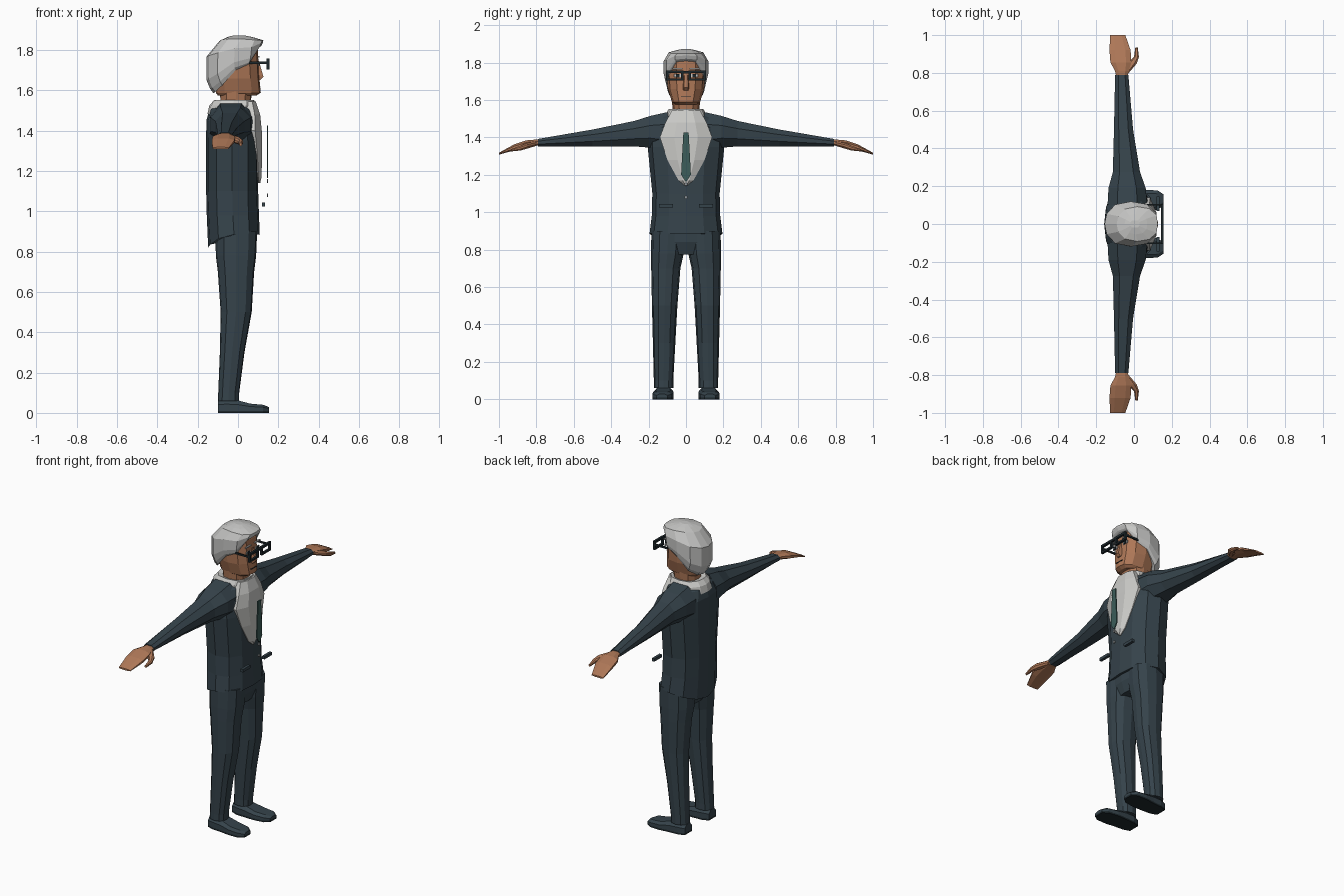
import bpy, bmesh, math


def material(name, rgb):
    m = bpy.data.materials.new(name)
    m.diffuse_color = (*rgb, 1)
    return m


SUIT = material("suit_navy", (0.036, 0.056, 0.070))
SKIN = material("skin", (0.42, 0.185, 0.095))
HAIR = material("hair_grey", (0.57, 0.57, 0.56))
SHIRT = material("shirt_white", (0.60, 0.60, 0.58))
TIE = material("tie_green", (0.045, 0.11, 0.10))
DARK = material("dark_frame", (0.012, 0.02, 0.024))
BUTTON = material("button_grey", (0.30, 0.32, 0.33))


def make(name, bm, mat):
    bmesh.ops.recalc_face_normals(bm, faces=bm.faces[:])
    me = bpy.data.meshes.new(name)
    bm.to_mesh(me)
    bm.free()
    me.materials.append(mat)
    ob = bpy.data.objects.new(name, me)
    bpy.context.collection.objects.link(ob)
    return ob


def loft(name, rings, mat):
    """Skin a closed body through rings with equal point counts."""
    bm = bmesh.new()
    vs = [[bm.verts.new(p) for p in r] for r in rings]
    n = len(vs[0])
    for a, b in zip(vs, vs[1:]):
        for i in range(n):
            j = (i + 1) % n
            bm.faces.new((a[i], a[j], b[j], b[i]))
    bm.faces.new(vs[0])
    bm.faces.new(vs[-1])
    return make(name, bm, mat)


def box(name, x0, x1, y0, y1, z0, z1, mat):
    ring = lambda z: [(x0, y0, z), (x1, y0, z), (x1, y1, z), (x0, y1, z)]
    return loft(name, [ring(z0), ring(z1)], mat)


# Half body cross-section, front to back (x factor, y factor)
HALF = [(1, 0), (.94, .5), (.6, .88), (0, 1), (-.6, .86), (-.92, .45), (-1, 0)]


def ring(z, xb, xf, w, cy=0):
    """Body ring; z is a number or one height per half-section point."""
    zs = z if isinstance(z, list) else [z] * 7
    m, h = (xb + xf) / 2, (xf - xb) / 2
    pts = [(m + h * a, cy + w * b, k) for (a, b), k in zip(HALF, zs)]
    return pts + [(x, 2 * cy - y, k) for x, y, k in pts[-2:0:-1]]


def octagon(y, x0, x1, z0, z1):
    """Limb ring across the y axis."""
    cx, cz, a, b = (x0 + x1) / 2, (z0 + z1) / 2, (x1 - x0) / 2, (z1 - z0) / 2
    pat = [(1, .4), (.5, 1), (-.5, 1), (-1, .4), (-1, -.4), (-.5, -1), (.5, -1), (1, -.4)]
    return [(cx + a * u, y, cz + b * v) for u, v in pat]


# Jacket body with a hem that dips at the back
hem = [.885, .885, .885, .885, .865, .835, .82]
loft("jacket", [
    ring(hem, -.148, .108, .195), ring(.98, -.155, .104, .183),
    ring(1.10, -.158, .10, .18), ring(1.35, -.158, .10, .205),
    ring(1.45, -.157, .092, .20), ring(1.505, -.142, .078, .145),
    ring(1.535, -.10, .05, .08)], SUIT)

# Hips above the trouser legs
loft("hips", [ring(.775, -.09, .07, .10), ring(.84, -.112, .092, .183),
              ring(.93, -.12, .095, .18)], SUIT)

for s, side in ((1, "left"), (-1, "right")):
    # Trouser leg: z, back, front, inner, outer
    leg = [(.06, -.10, .006, .068, .172), (.10, -.098, .006, .068, .172),
           (.30, -.09, .032, .057, .177), (.50, -.086, .068, .046, .182),
           (.70, -.10, .08, .03, .186), (.78, -.11, .09, .012, .187),
           (.90, -.112, .095, .004, .185)]
    loft(side + "_trouser_leg", [ring(z, b, f, (o - i) / 2, s * (o + i) / 2)
                                 for z, b, f, i, o in leg], SUIT)

    # Shoe and sole: x, inner, outer, top
    shoe = [(-.10, .085, .155, .06), (-.06, .07, .168, .066), (.0, .067, .172, .062),
            (.06, .066, .18, .046), (.125, .075, .178, .04), (.155, .098, .158, .028)]
    loft(side + "_shoe", [[(x, s * i, .01), (x, s * o, .01), (x, s * o, .01 + .6 * (t - .01)),
                           (x, s * (o - .018), t), (x, s * (i + .018), t),
                           (x, s * i, .01 + .6 * (t - .01))] for x, i, o, t in shoe], SUIT)
    loft(side + "_sole", [[(x, s * i, 0), (x, s * o, 0), (x, s * o, .011), (x, s * i, .011)]
                          for x, i, o, t in shoe], DARK)

    # Sleeve: y, back, front, bottom, top
    arm = [(.10, -.14, .07, 1.32, 1.535), (.19, -.135, .062, 1.345, 1.515),
           (.275, -.112, .032, 1.352, 1.488), (.50, -.106, -.005, 1.352, 1.442),
           (.79, -.10, -.03, 1.352, 1.392)]
    loft(side + "_sleeve", [octagon(s * y, *r) for y, *r in arm], SUIT)

    # Hand and thumb
    hand = [(.775, -.094, -.035, 1.357, 1.387), (.81, -.10, -.028, 1.355, 1.388),
            (.855, -.125, -.014, 1.345, 1.384), (.92, -.13, -.018, 1.33, 1.362),
            (1.0, -.126, -.046, 1.308, 1.318)]
    loft(side + "_hand", [octagon(s * y, *r) for y, *r in hand], SKIN)
    thumb = [(.80, -.06, -.028, 1.355, 1.38), (.85, -.035, .015, 1.34, 1.37),
             (.885, .0, .026, 1.33, 1.355), (.935, .007, .02, 1.325, 1.338)]
    loft(side + "_thumb", [octagon(s * y, *r) for y, *r in thumb], SKIN)

    # Pocket flap
    y0, y1 = sorted((s * .07, s * .145))
    box(side + "_pocket", .118, .135, y0, y1, 1.025, 1.043, SUIT)

    # Spectacle rim and temple
    a, b = sorted((s * .015, s * .105))
    for n, r in (("top", (a, b, 1.743, 1.757)), ("bottom", (a, b, 1.703, 1.714)),
                 ("inner", (s * .02 - .006, s * .02 + .006, 1.703, 1.757)),
                 ("outer", (s * .1 - .006, s * .1 + .006, 1.703, 1.757))):
        box(f"{side}_rim_{n}", .142, .156, *r, DARK)
    box(side + "_temple", .055, .15, s * .102 - .004, s * .102 + .004, 1.731, 1.742, DARK)

    # Eye and brow
    box(side + "_eye_white", .099, .104, s * .045 - .018, s * .045 + .018, 1.722, 1.738, SHIRT)
    box(side + "_pupil", .102, .107, s * .045 - .009, s * .045 + .009, 1.721, 1.739, DARK)
    box(side + "_brow", .098, .106, s * .046 - .026, s * .046 + .026, 1.764, 1.771, HAIR)

box("spectacle_bridge", .142, .156, -.02, .02, 1.742, 1.754, DARK)

# Shirt front: a V-shaped shield; z, half width, centre x, edge x
shield = [(1.14, .004, .110, .104), (1.17, .04, .117, .102), (1.28, .10, .119, .096),
          (1.40, .14, .118, .085), (1.48, .11, .110, .083), (1.545, .075, .088, .07)]
loft("shirt_front", [[(.02, -w, z), (e, -w, z), (c, -w * .45, z), (c, w * .45, z),
                      (e, w, z), (.02, w, z)] for z, w, c, e in shield], SHIRT)

# Collar around the neck
loft("collar", [ring(1.482, -.152, .085, .118), ring(1.525, -.142, .086, .108),
                ring(1.552, -.118, .08, .092), ring(1.545, -.09, .06, .07)], SHIRT)

# Tie plate
tie = [(1.165, .003), (1.20, .026), (1.30, .021), (1.425, .014)]
loft("tie", [[(.143, -w, z), (.15, -w, z), (.15, w, z), (.143, w, z)] for z, w in tie], TIE)

# Jacket buttons
for i, z in enumerate((1.15, 1.08)):
    disc = lambda x: [(x, .009 * math.cos(k * math.pi / 4), z + .009 * math.sin(k * math.pi / 4))
                      for k in range(8)]
    loft(f"button_{i + 1}", [disc(.143), disc(.15)], BUTTON)

# Neck and head
loft("neck", [ring(1.51, -.085, .06, .068), ring(1.60, -.09, .07, .076)], SKIN)
loft("head", [
    ring(1.575, -.10, .092, .062), ring(1.588, -.11, .113, .075),
    ring(1.66, -.115, .106, .097), ring(1.73, -.12, .102, .102),
    ring(1.80, -.12, .098, .10), ring(1.84, -.09, .08, .08)], SKIN)

# Nose wedge
loft("nose", [[(.09, -w, z), (x, -w * .6, z), (x, w * .6, z), (.09, w, z)]
              for z, w, x in ((1.652, .019, .112), (1.668, .02, .126), (1.745, .011, .104))], SKIN)

# Mouth plate
box("mouth", .104, .1125, -.026, .026, 1.618, 1.622, DARK)

# Hair shell: hairline high at the brow, low at the nape
low = [1.812, 1.805, 1.73, 1.70, 1.625, 1.592, 1.586]
high = [1.848, 1.848, 1.85, 1.855, 1.855, 1.85, 1.845]


def hair(t, *r):
    return ring([a + (b - a) * t for a, b in zip(low, high)], *r)


loft("hair", [hair(0, -.122, .098, .103), hair(.08, -.138, .108, .112),
              hair(.25, -.156, .116, .119), hair(.70, -.156, .124, .119),
              hair(1, -.092, .126, .092), ring(1.865, -.05, .07, .055),
              ring(1.873, -.02, .03, .02)], HAIR)
